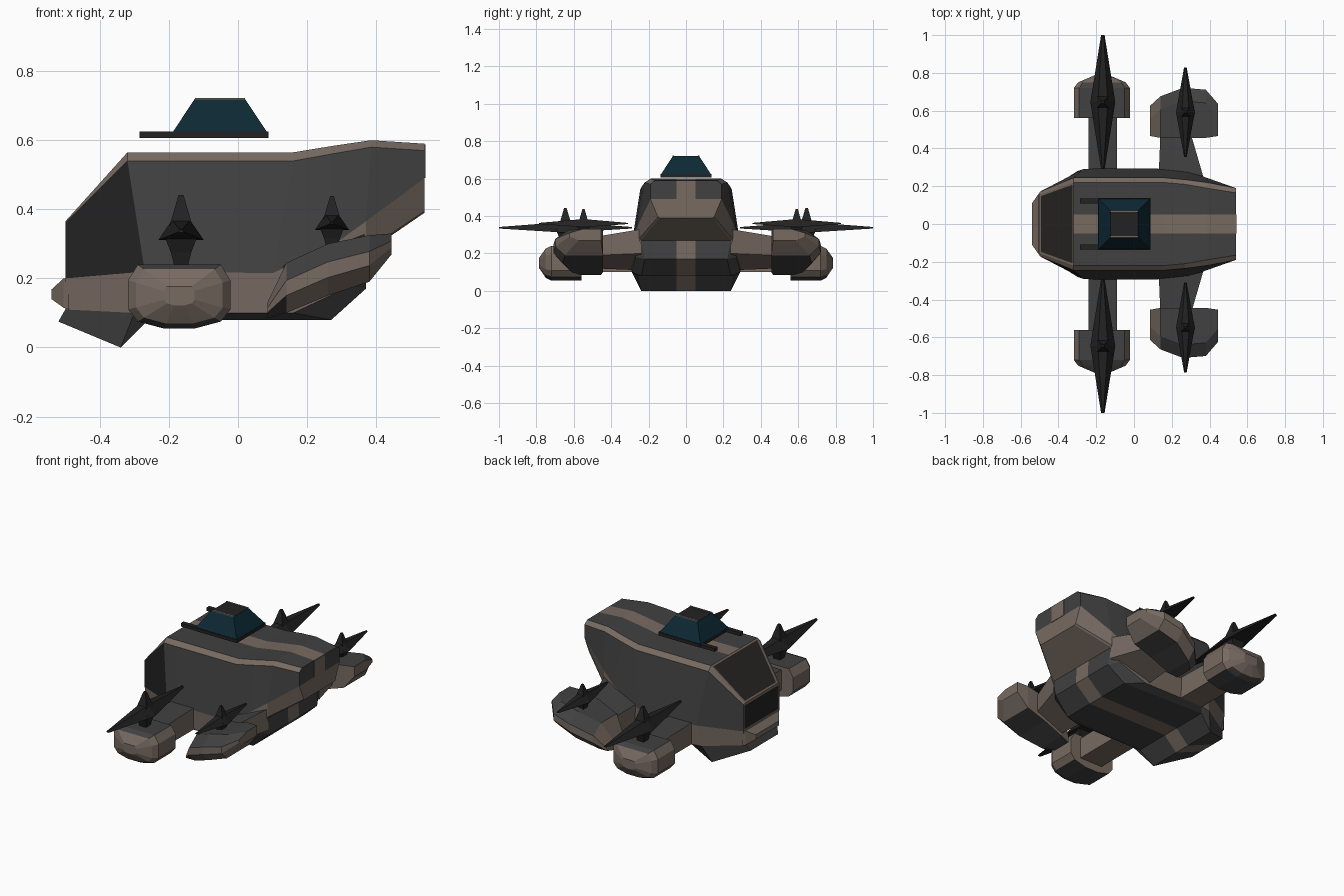
import bpy, bmesh
from mathutils import Vector

cube = bpy.data.objects.get("Cube")
if cube:
    bpy.data.objects.remove(cube, do_unlink=True)

# Flat colours
COLOURS = {
    "hull_grey": (0.052, 0.052, 0.052),
    "panel_tan": (0.185, 0.145, 0.12),
    "near_black": (0.016, 0.016, 0.016),
    "windscreen_brown": (0.022, 0.019, 0.017),
    "canopy_teal": (0.004, 0.021, 0.034),
}
MATS = []
for label, rgb in COLOURS.items():
    m = bpy.data.materials.new(label)
    m.use_nodes = True
    m.diffuse_color = (*rgb, 1)
    m.node_tree.nodes["Principled BSDF"].inputs["Base Color"].default_value = (*rgb, 1)
    MATS.append(m)
GREY, TAN, BLACK, BROWN, TEAL = range(5)


def finish(bm, name, rule=None):
    bmesh.ops.recalc_face_normals(bm, faces=bm.faces)
    bm.normal_update()
    if rule:
        for f in bm.faces:
            f.material_index = rule(f.normal, f.calc_center_median())
    me = bpy.data.meshes.new(name)
    bm.to_mesh(me)
    bm.free()
    for m in MATS:
        me.materials.append(m)
    ob = bpy.data.objects.new(name, me)
    bpy.context.collection.objects.link(ob)
    return ob


def loft(name, rings, rule):
    """Skin a list of equal-length rings and cap both ends."""
    bm = bmesh.new()
    vs = [[bm.verts.new(p) for p in r] for r in rings]
    n = len(vs[0])
    for a, b in zip(vs, vs[1:]):
        for i in range(n):
            j = (i + 1) % n
            bm.faces.new((a[i], a[j], b[j], b[i]))
    bm.faces.new(vs[0])
    bm.faces.new(vs[-1])
    return finish(bm, name, rule)


def rect_z(x0, x1, y0, y1, z):
    return [(x0, y0, z), (x1, y0, z), (x1, y1, z), (x0, y1, z)]


def rect_x(x, y, z0, z1):
    return [(x, -y, z0), (x, y, z0), (x, y, z1), (x, -y, z1)]


def plain(c):
    return lambda n, p: c


# Hull: lengthwise lines from nose to tail, lowest first
bottom = [(-.52, .13, .075), (-.34, .24, 0), (-.26, .26, .08), (.27, .24, .08),
          (.37, .22, .17), (.365, .24, .27), (.54, .14, .39)]
belt_low = [(-.5, .15, .11), (-.3, .28, .1), (-.24, .29, .1), (.16, .29, .1),
            (.33, .27, .18), (.37, .25, .28), (.54, .15, .395)]
belt_high = [(-.5, .17, .2), (-.27, .29, .22), (-.2, .295, .22), (.1, .295, .215),
             (.28, .275, .3), (.37, .25, .365), (.54, .19, .49)]
shoulder = [(-.5, .17, .36), (-.32, .245, .54), (-.24, .245, .54), (.16, .245, .54),
            (.27, .235, .56), (.385, .22, .58), (.54, .19, .57)]
roof = [(-.5, .155, .365), (-.32, .22, .565), (-.24, .22, .565), (.16, .22, .565),
        (.27, .21, .583), (.385, .19, .6), (.54, .165, .59)]


def stripe(line):
    return [(x, .05, z) for x, y, z in line]


lines = [stripe(bottom), bottom, belt_low, belt_high, shoulder, roof, stripe(roof)]
bm = bmesh.new()
sides = {s: [[bm.verts.new((x, s * y, z)) for x, y, z in ln] for ln in lines] for s in (1, -1)}
last = len(bottom) - 1
screen = []


def face(verts, colour):
    f = bm.faces.new(verts)
    f.material_index = colour
    return f


for s, g in sides.items():
    for r in range(6):
        for c in range(last):
            col = TAN if r in (2, 4) or (r < 2 and c == last - 1) else GREY
            if r == 3 and c == 0 and s < 0:
                col = BLACK
            f = face((g[r][c], g[r][c + 1], g[r + 1][c + 1], g[r + 1][c]), col)
            if r == 5 and c == 0:
                f.material_index = BROWN
                screen.append(f)
L, R = sides[1], sides[-1]
# Centre stripes above and below
for r in (0, 6):
    for c in range(last):
        f = face((L[r][c], L[r][c + 1], R[r][c + 1], R[r][c]), TAN)
        if r == 6 and c == 0:
            f.material_index = BROWN
            screen.append(f)
# Nose and tail ends
for c, cols in ((0, (GREY, TAN, BLACK, TAN)), (last, (TAN, TAN, GREY, GREY))):
    face((R[1][c], R[0][c], L[0][c], L[1][c], L[2][c], R[2][c]), cols[0])
    face((R[2][c], L[2][c], L[3][c], R[3][c]), cols[1])
    f = face((R[3][c], L[3][c], L[4][c], R[4][c]), cols[2])
    if c == 0:
        nose_window = f
    face((R[4][c], L[4][c], L[5][c], L[6][c], R[6][c], R[5][c]), cols[3])
# Frames around the nose windows
bmesh.ops.recalc_face_normals(bm, faces=bm.faces)
for group in (screen, [nose_window]):
    res = bmesh.ops.inset_region(bm, faces=group, thickness=.01, use_even_offset=True)
    for f in res["faces"]:
        f.material_index = TAN
finish(bm, "hull")

loft("nose_bumper", [rect_x(-.49, .17, .11, .2), rect_x(-.505, .16, .115, .2),
                     rect_x(-.54, .11, .14, .168)], plain(TAN))
loft("tail_stripe", [rect_x(.538, .05, .49, .588), rect_x(.543, .05, .49, .588)], plain(TAN))

# Canopy with side rails
loft("canopy", [rect_z(-.19, .085, -.135, .135, .622), rect_z(-.125, .02, -.07, .07, .72)],
     lambda n, p: BLACK if abs(n.z) > .9 else TEAL)
loft("canopy_base", [rect_z(-.19, .088, -.137, .137, z) for z in (.606, .624)], plain(BLACK))
for s, side in ((1, "left"), (-1, "right")):
    y = s * .122
    loft("canopy_rail_" + side, [rect_z(-.285, .088, y - .013, y + .013, z) for z in (.606, .626)],
         plain(BLACK))
    loft("canopy_trim_" + side,
         [rect_z(-.125, .02, s * .068 - .004, s * .068 + .004, z) for z in (.718, .723)], plain(TAN))


def top_grey(n, p):
    return GREY if n.z > .7 else TAN


def nacelle_ring(y, k):
    """Eight-sided front nacelle section, scaled about its centre."""
    half = [(.12, .09), (.148, .045), (.148, -.04), (.12, -.075), (.045, -.095)]
    pts = half + [(-x, z) for x, z in reversed(half)]
    return [(-.17 + x * k, y, .15 + z * k) for x, z in pts]


def rear_ring(x, yi, yo, z0, z1, s):
    h = z1 - z0
    pts = [(yi, z1), (yo - .07, z1), (yo, z1 - .35 * h), (yo, z0 + .35 * h), (yo - .05, z0), (yi, z0)]
    return [(x, s * y, z) for y, z in pts]


def rotor(name, x, y, z, half_len, k):
    """Long tapered blade with a spike above and a post below."""
    def section(dy, f):
        return [(x + a * f * k, y + dy, z + b * f * k)
                for a, b in ((-.066, -.026), (.066, -.026), (.026, .032), (-.026, .032))]
    loft(name + "_blade", [section(-half_len, .14), section(0, 1), section(half_len, .14)],
         plain(BLACK))

    def square(r, dz):
        return rect_z(x - r * k, x + r * k, y - r * k, y + r * k, z + dz * k)
    loft(name + "_spike", [square(.038, .0), square(.026, .04), square(.007, .105)], plain(BLACK))
    loft(name + "_post", [square(.02, -.1), square(.03, -.06), square(.05, -.01)], plain(BLACK))


for s, side in ((1, "left"), (-1, "right")):
    # Front arm, nacelle and rotor
    loft("front_arm_" + side,
         [[(x, s * y, z) for x, z in ((-.24, .1), (-.09, .1), (-.09, t), (-.24, t))]
          for y, t in ((.24, .23), (.6, .22))], top_grey)
    loft("front_nacelle_" + side,
         [nacelle_ring(s * y, k) for y, k in ((.56, 1), (.72, 1), (.75, .85), (.785, .3))],
         lambda n, p: GREY if abs(n.z) > .8 else TAN)
    rotor("front_rotor_" + side, -.165, s * .645, .337, .355, 1)
    # Rear arm, nacelle and rotor
    loft("rear_arm_" + side,
         [[(.13, s * .24, .11), (.37, s * .24, .2), (.37, s * .24, .33), (.13, s * .24, .24)],
          [(.14, s * .48, .12), (.3, s * .48, .19), (.3, s * .48, .29), (.14, s * .48, .23)]],
         top_grey)
    ob = loft("rear_nacelle_" + side,
              [rear_ring(x, yi, yo, z0, z1, s) for x, yi, yo, z0, z1 in (
                  (.085, .46, .62, .085, .13), (.14, .45, .67, .1, .245), (.26, .45, .715, .15, .3),
                  (.38, .45, .705, .19, .325), (.445, .46, .63, .27, .33))],
              lambda n, p: GREY if n.z > .6 or n.z < -.75 else TAN)
    ob.location.y = .006
    rotor("rear_rotor_" + side, .272, s * .57 + .022, .36, .237, .75)
